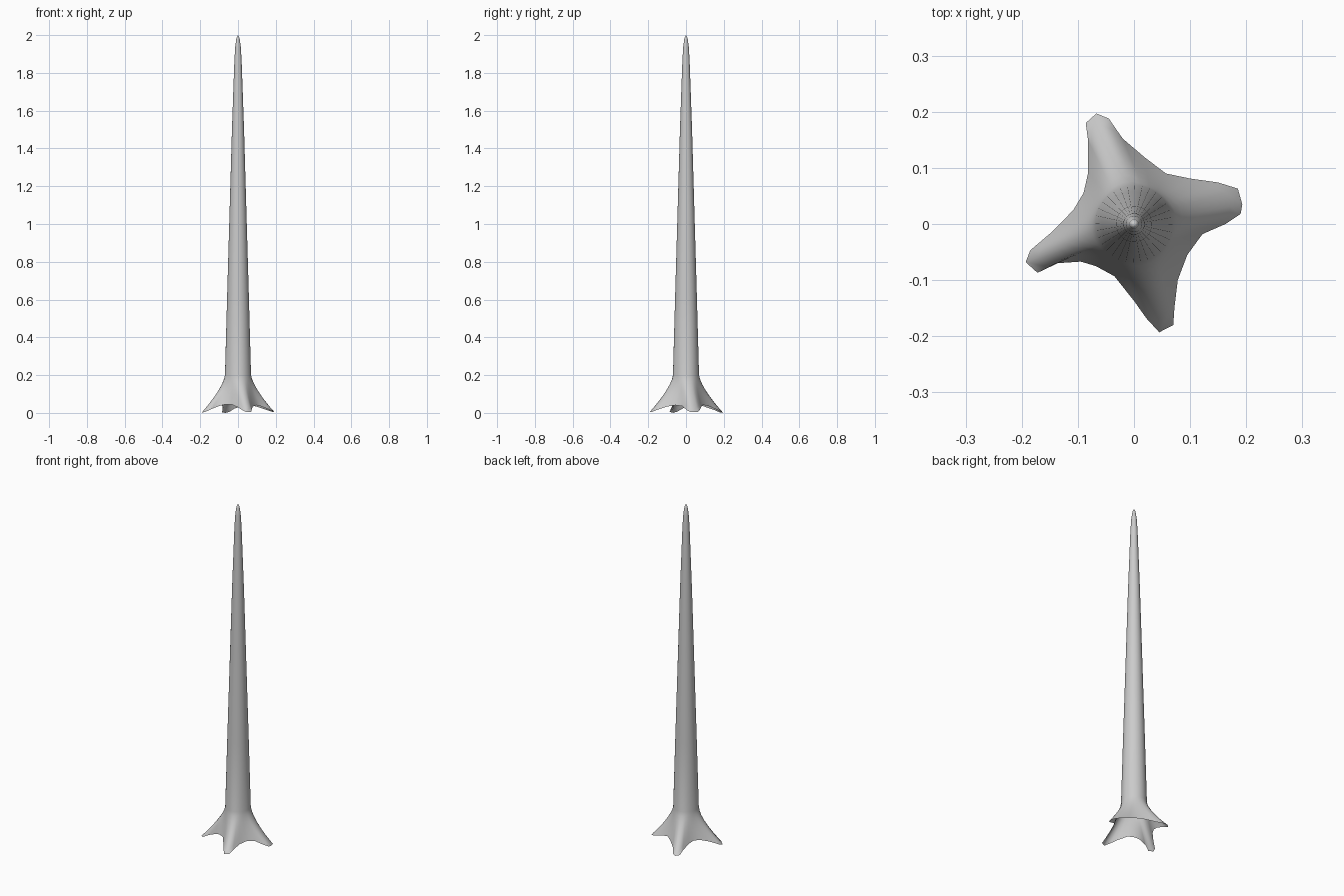
import bpy, bmesh
from math import cos, sin, radians, hypot

if "Cube" in bpy.data.objects:
    bpy.data.objects.remove(bpy.data.objects["Cube"])

# Plan outline of the flared base: four roots, 8 points each (tip first)
OUTLINE = [
    (.193, .035), (.185, .063), (.15, .074), (.10, .081),
    (.057, .09), (.02, .118), (-.02, .152), (-.045, .188),
    (-.067, .197), (-.086, .18), (-.082, .15), (-.082, .09),
    (-.09, .055), (-.108, .025), (-.145, -.013), (-.185, -.047),
    (-.193, -.068), (-.172, -.087), (-.138, -.07), (-.095, -.067),
    (-.068, -.075), (-.035, -.093), (0, -.137), (.022, -.168),
    (.045, -.193), (.07, -.18), (.072, -.15), (.078, -.10),
    (.095, -.055), (.122, -.018), (.163, 0), (.19, .018)]
N = len(OUTLINE)
ROOT_TOP, ROOT_R = .2, .069
# Trunk profile above the roots: (radius, height)
TRUNK = [(.058, .6), (.045, 1.05), (.032, 1.5), (.019, 1.87),
         (.0145, 1.94), (.008, 1.985)]


def circle(i, r):
    a = radians(10 + 360 * i / N)
    return r * cos(a), r * sin(a)


def rim_height(x, y):
    # root tips touch the ground, gaps between them arch upward
    return min(.047, max(0, .045 * (.206 - hypot(x, y)) / .106))


bm = bmesh.new()
rings = []

# Roots: blend from the star outline up to the round trunk
STEPS = 8
for s in range(STEPS, -1, -1):
    t = s / STEPS
    k = t ** 1.4
    ring = []
    for i, (x, y) in enumerate(OUTLINE):
        cx, cy = circle(i, ROOT_R)
        z = ROOT_TOP + (rim_height(x, y) - ROOT_TOP) * t
        ring.append(bm.verts.new((cx + (x - cx) * k, cy + (y - cy) * k, z)))
    rings.append(ring)

# Tapering trunk
for r, z in TRUNK:
    rings.append([bm.verts.new((*circle(i, r), z)) for i in range(N)])

for a, b in zip(rings, rings[1:]):
    for i in range(N):
        j = (i + 1) % N
        bm.faces.new((a[i], a[j], b[j], b[i]))

# Rounded tip
top = bm.verts.new((0, 0, 2))
for i in range(N):
    bm.faces.new((rings[-1][i], rings[-1][(i + 1) % N], top))

mesh = bpy.data.meshes.new("tree_trunk")
bm.to_mesh(mesh)
bm.free()
trunk = bpy.data.objects.new("tree_trunk", mesh)
bpy.context.collection.objects.link(trunk)
for p in mesh.polygons:
    p.use_smooth = True
